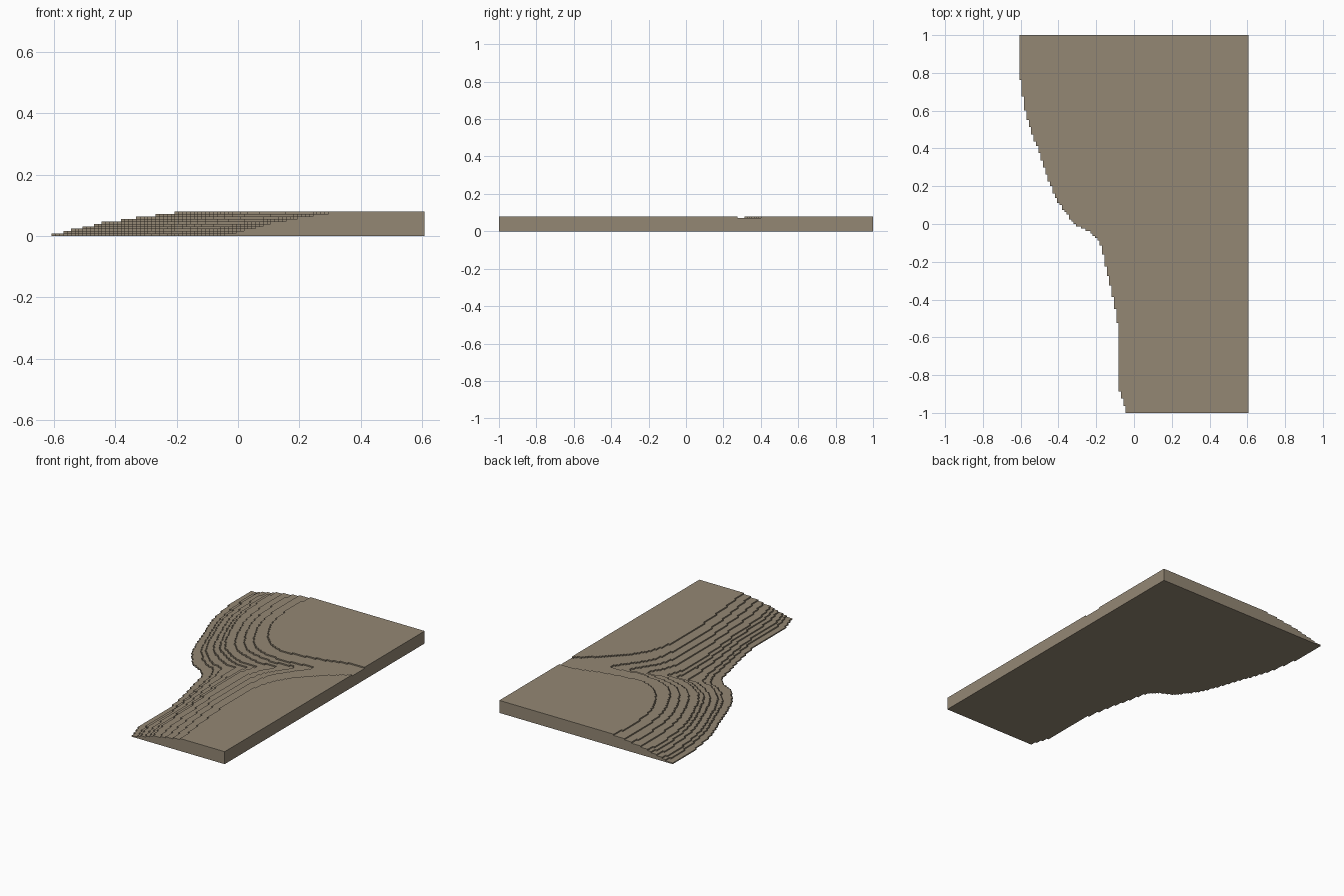
import bpy
import bmesh
from mathutils import Vector

if "Cube" in bpy.data.objects:
    bpy.data.objects.remove(bpy.data.objects["Cube"], do_unlink=True)

HALF_X, HALF_Y = 0.607, 1.0
NX, NY = 97, 160
DX, DY = 2 * HALF_X / NX, 2 * HALF_Y / NY
STEP = 0.0079

# Slope edge at ground level and at the rim just under the plateau, back to front
foot = [(-.6, 1), (-.612, .88), (-.575, .6), (-.51, .4), (-.44, .2), (-.39, .1),
        (-.31, 0), (-.26, -.03), (-.22, -.05), (-.18, -.1), (-.155, -.2),
        (-.11, -.4), (-.08, -.6), (-.08, -.85), (-.04, -1)]
rim = [(-.265, 1), (-.27, .85), (-.25, .62), (-.18, .43), (-.08, .29), (.04, .24),
       (.2, .23), (.36, .25), (.28, .12), (.22, .03), (.19, -.1),
       (.18, -.35), (.19, -.55), (.22, -.8), (.25, -1)]
# The plateau is split in two by the gully
plateau_back = [(-.19, 1), (-.205, .85), (-.18, .62), (-.09, .43), (.03, .33),
                (.17, .32), (.38, .36), (.5, .395), (.65, .41)]
plateau_front = [(.65, .28), (.57, .25), (.37, .07), (.27, -.1), (.24, -.32),
                 (.26, -.65), (.3, -1)]
spread = [0, .13, .2, .32, .42, .5, .67, .83, 1]


def smooth_curve(points, parts=6):
    """Catmull-Rom curve through the points."""
    p = [Vector(q) for q in points]
    p = [2 * p[0] - p[1]] + p + [2 * p[-1] - p[-2]]
    out = []
    for a, b, c, d in zip(p, p[1:], p[2:], p[3:]):
        for k in range(parts):
            t = k / parts
            out.append(b + (c - a) * t / 2 + (a - 2.5 * b + 2 * c - d / 2) * t ** 2
                       + (1.5 * (b - c) + (d - a) / 2) * t ** 3)
    return out + [p[-2]]


def crossings(curves, y):
    """Where the curves cross the row at y."""
    xs = []
    for curve in curves:
        for a, b in zip(curve, curve[1:]):
            if (a.y > y) != (b.y > y):
                xs.append(a.x + (b.x - a.x) * (y - a.y) / (b.y - a.y))
    return xs


# Contour lines, one set for each step
contours = []
for f in spread:
    mix = [Vector(a).lerp(Vector(b), f) for a, b in zip(foot, rim)]
    contours.append([smooth_curve(mix)])
contours.append([smooth_curve(plateau_back), smooth_curve(plateau_front)])

# Count the steps under each grid cell
level = {}
for j in range(NY):
    y = -HALF_Y + (j + .5) * DY
    rows = [crossings(c, y) for c in contours]
    for i in range(NX):
        x = -HALF_X + (i + .5) * DX
        level[i, j] = sum(sum(c < x for c in row) % 2 for row in rows)

# Build flat treads, underside and the vertical risers between cells
bm = bmesh.new()
corners = {}


def corner(i, j, k):
    if (i, j, k) not in corners:
        corners[i, j, k] = bm.verts.new((-HALF_X + i * DX, -HALF_Y + j * DY, k * STEP))
    return corners[i, j, k]


for (i, j), top in level.items():
    if not top:
        continue
    ring = [(i, j), (i + 1, j), (i + 1, j + 1), (i, j + 1)]
    bm.faces.new([corner(*c, top) for c in ring])
    bm.faces.new([corner(*c, 0) for c in reversed(ring)])
    beside = [(i, j - 1), (i + 1, j), (i, j + 1), (i - 1, j)]
    for n, cell in enumerate(beside):
        a, b = ring[n], ring[(n + 1) % 4]
        for k in range(level.get(cell, 0), top):
            bm.faces.new([corner(*a, k), corner(*b, k),
                          corner(*b, k + 1), corner(*a, k + 1)])

mesh = bpy.data.meshes.new("stepped_terrain")
bm.to_mesh(mesh)
bm.free()
terrain = bpy.data.objects.new("stepped_terrain", mesh)
bpy.context.collection.objects.link(terrain)

# Earth colour
earth = bpy.data.materials.new("earth_brown")
earth.use_nodes = True
colour = (.295, .243, .175, 1)
earth.diffuse_color = colour
earth.node_tree.nodes["Principled BSDF"].inputs["Base Color"].default_value = colour
mesh.materials.append(earth)
